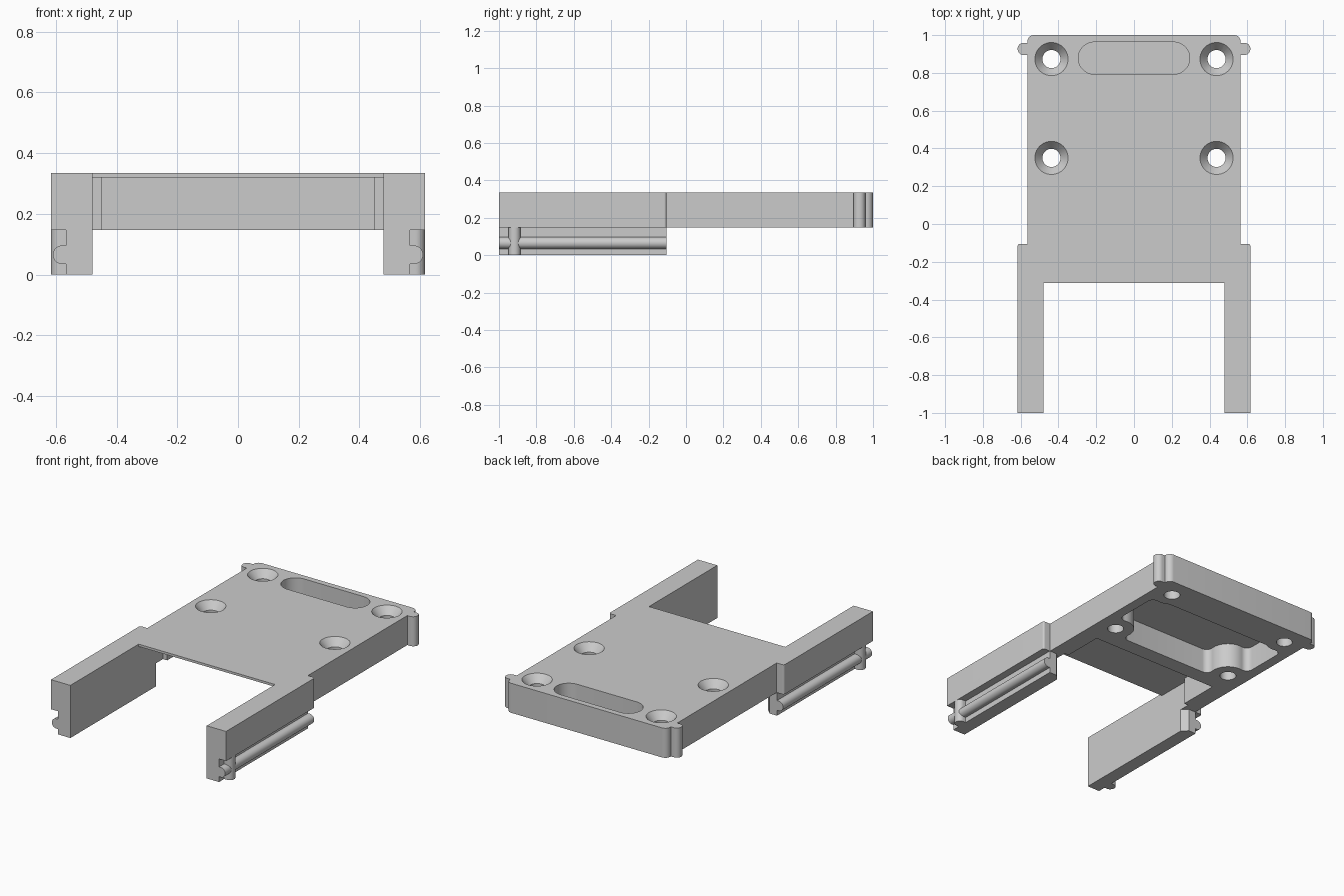
import bpy, bmesh, math

cube = bpy.data.objects.get("Cube")
if cube:
    bpy.data.objects.remove(cube, do_unlink=True)

grey = bpy.data.materials.new("light grey")
grey.use_nodes = True
grey.diffuse_color = (0.6, 0.6, 0.6, 1)
grey.node_tree.nodes["Principled BSDF"].inputs["Base Color"].default_value = grey.diffuse_color

TOP, UNDER, ROOF, POCKET_ROOF = 0.335, 0.147, 0.32, 0.305
HOLE_X, FRONT_HOLE, BACK_HOLE = 0.437, 0.35, 0.873
ARM_END, OUTER = -0.105, 0.616


def finish(name, bm):
    bmesh.ops.recalc_face_normals(bm, faces=bm.faces)
    mesh = bpy.data.meshes.new(name)
    bm.to_mesh(mesh)
    bm.free()
    mesh.materials.append(grey)
    ob = bpy.data.objects.new(name, mesh)
    bpy.context.collection.objects.link(ob)
    return ob


def prism(name, outline, lo, hi, axis="z"):
    """Extrude a flat outline along z, or an xz outline along y."""
    bm = bmesh.new()
    place = (lambda p: (p[0], p[1], lo)) if axis == "z" else (lambda p: (p[0], lo, p[1]))
    face = bm.faces.new([bm.verts.new(place(p)) for p in outline])
    new = bmesh.ops.extrude_face_region(bm, geom=[face])["geom"]
    step = (0, 0, hi - lo) if axis == "z" else (0, hi - lo, 0)
    bmesh.ops.translate(bm, verts=[v for v in new if isinstance(v, bmesh.types.BMVert)], vec=step)
    return finish(name, bm)


def arc(cx, cy, r, start, end, steps=10):
    angles = [start + (end - start) * k / steps for k in range(steps + 1)]
    return [(cx + r * math.cos(a), cy + r * math.sin(a)) for a in angles]


def rounded(x0, x1, y0, y1, radii):
    """Rectangle with corner radii, starting at the upper right, anticlockwise."""
    pts = []
    corners = [(x1, y1, -1, -1), (x0, y1, 1, -1), (x0, y0, 1, 1), (x1, y0, -1, 1)]
    for i, ((x, y, sx, sy), r) in enumerate(zip(corners, radii)):
        if r:
            pts += arc(x + sx * r, y + sy * r, r, math.pi / 2 * i, math.pi / 2 * (i + 1))
        else:
            pts.append((x, y))
    return pts


def boss_corner(wall_x, wall_y, cx, cy, r=0.11, f=0.04):
    """Upper right pocket corner that flows round a screw boss, clockwise."""
    ay, bx = wall_y - f, wall_x - f
    ax = cx - math.sqrt((r + f) ** 2 - (ay - cy) ** 2)
    by = cy - math.sqrt((r + f) ** 2 - (bx - cx) ** 2)
    a = math.atan2(cy - ay, cx - ax)
    b = math.atan2(cy - by, cx - bx)
    return (arc(ax, ay, f, math.pi / 2, a)
            + arc(cx, cy, r, a + math.pi, b + math.pi, 16)[1:-1]
            + arc(bx, by, f, b, 0))


def box(name, x0, x1, y0, y1, z0, z1):
    return prism(name, rounded(x0, x1, y0, y1, [0] * 4), z0, z1)


def cone(name, x, y, z0, z1, r0, r1):
    bm = bmesh.new()
    bmesh.ops.create_cone(bm, cap_ends=True, segments=40, radius1=r0, radius2=r1, depth=z1 - z0)
    bmesh.ops.translate(bm, verts=bm.verts, vec=(x, y, (z0 + z1) / 2))
    return finish(name, bm)


def combine(body, tool, operation):
    tool.hide_render = True
    mod = body.modifiers.new(operation, "BOOLEAN")
    mod.operation, mod.object, mod.solver = operation, tool, "EXACT"
    bpy.context.view_layer.objects.active = body
    bpy.ops.object.modifier_apply(modifier=mod.name)
    bpy.data.objects.remove(tool, do_unlink=True)


# Deck with rounded back corners
body = prism("bracket_body", rounded(-0.565, 0.565, -0.313, 1, [0.035, 0.035, 0, 0]), UNDER, TOP)

# Hollow under the front of the deck, leaving a thin roof
combine(body, box("front_hollow", -0.45, 0.45, -0.5, 0.19, 0, ROOF), "DIFFERENCE")
combine(body, box("arm_bay", -0.48, 0.48, -0.5, -0.07, 0, ROOF), "DIFFERENCE")

# Pocket under the back of the deck, wrapped round the four screw bosses
back = boss_corner(0.5, 0.78, HOLE_X, BACK_HOLE)
front = [(x, -y) for x, y in reversed(boss_corner(0.5, -0.29, HOLE_X, -FRONT_HOLE))]
half = back + front
pocket = half + [(-x, y) for x, y in reversed(half)]
combine(body, prism("back_pocket", pocket, 0, POCKET_ROOF), "DIFFERENCE")

# Arms, side rails and snap bumps
for s in (-1, 1):
    def across(a, b):
        return sorted((s * a, s * b))

    radii = [0.012, 0, 0, 0] if s > 0 else [0, 0.012, 0, 0]
    upper = prism("arm_upper", rounded(*across(0.48, OUTER), -1, ARM_END, radii), UNDER, TOP)
    combine(body, upper, "UNION")

    # Lower arm with its inner far corner cut off
    outline = [(0.48, -1), (0.567, -1), (0.567, ARM_END), (0.515, ARM_END), (0.48, ARM_END - 0.035)]
    lower = prism("arm_lower", [(s * x, y) for x, y in outline], 0, UNDER + 0.02)
    combine(body, lower, "UNION")

    r = 0.031
    rail_radii = [r, 0, 0, r] if s > 0 else [0, r, r, 0]
    rail = prism("side_rail", rounded(*across(0.55, 0.61), 0.034, 0.096, rail_radii), -1, ARM_END, "y")
    combine(body, rail, "UNION")
    for name, y, z0, z1 in (("arm_bump", -0.917, 0, UNDER + 0.01), ("back_bump", 0.927, UNDER, TOP)):
        bump = prism(name, rounded(*across(0.53, OUTER), y - 0.032, y + 0.032, rail_radii), z0, z1)
        combine(body, bump, "UNION")

# Countersunk screw holes
for x in (-HOLE_X, HOLE_X):
    for y in (FRONT_HOLE, BACK_HOLE):
        combine(body, cone("screw_hole", x, y, 0, 0.5, 0.048, 0.048), "DIFFERENCE")
        combine(body, cone("countersink", x, y, TOP - 0.05, TOP + 0.005, 0.046, 0.092), "DIFFERENCE")

# Long rounded slot in the top, with a thin floor
slot = prism("top_slot", rounded(-0.295, 0.295, 0.793, 0.963, [0.085] * 4), UNDER + 0.015, 0.5)
combine(body, slot, "DIFFERENCE")

bpy.ops.object.select_all(action="DESELECT")
body.select_set(True)
bpy.context.view_layer.objects.active = body
bpy.ops.object.shade_smooth_by_angle(angle=math.radians(30))
